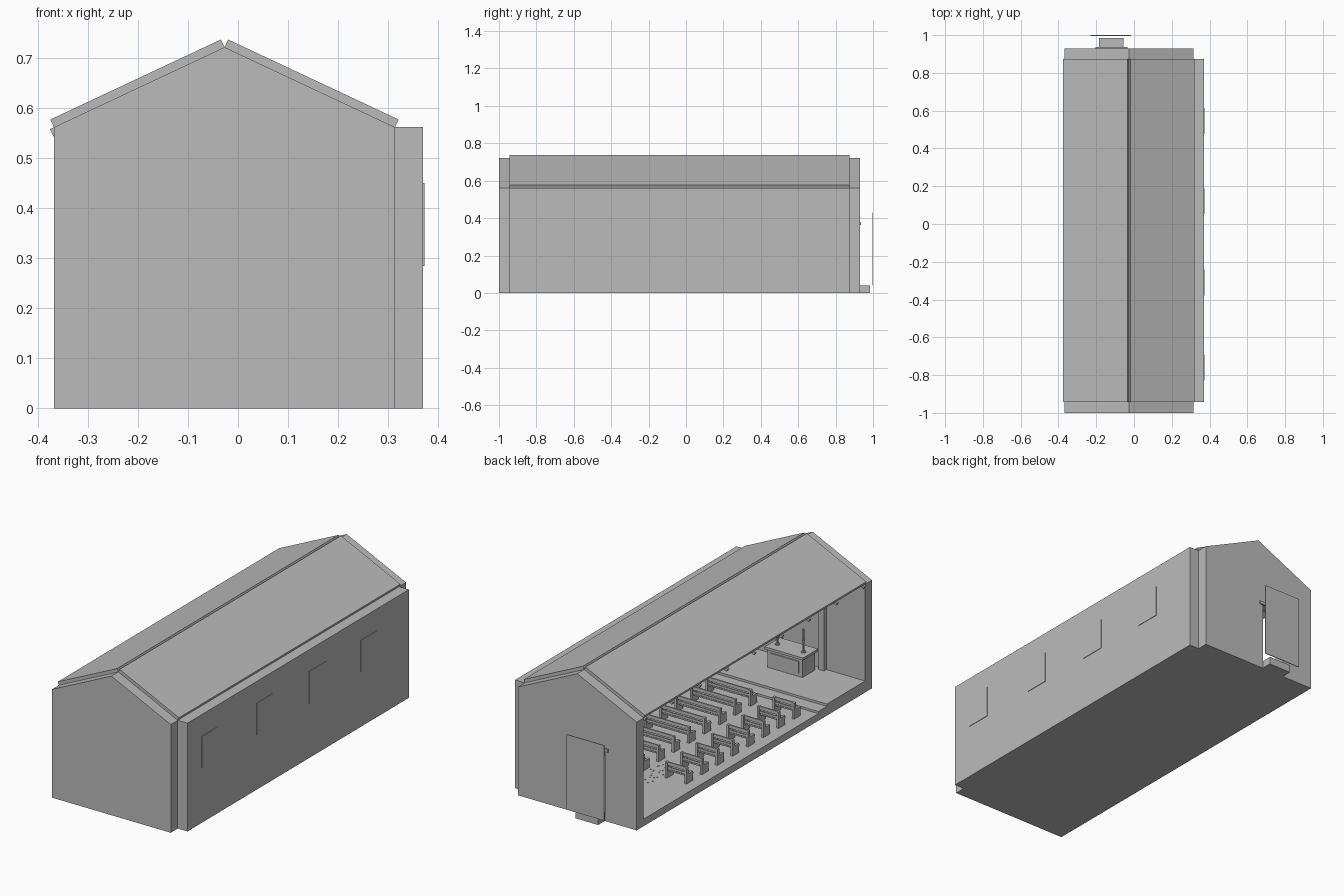
import bpy
import bmesh
import random
from mathutils import Vector

if "Cube" in bpy.data.objects:
    bpy.data.objects.remove(bpy.data.objects["Cube"], do_unlink=True)

stone = bpy.data.materials.new("plain grey")
stone.use_nodes = True
GREY = (0.5, 0.5, 0.5, 1)
stone.diffuse_color = GREY
stone.node_tree.nodes["Principled BSDF"].inputs["Base Color"].default_value = GREY


def finish(name, bm):
    bmesh.ops.recalc_face_normals(bm, faces=bm.faces)
    mesh = bpy.data.meshes.new(name)
    bm.to_mesh(mesh)
    bm.free()
    mesh.materials.append(stone)
    obj = bpy.data.objects.new(name, mesh)
    bpy.context.scene.collection.objects.link(obj)
    return obj


def boxes(name, ranges):
    """One object from boxes given as (x0, x1, y0, y1, z0, z1)."""
    bm = bmesh.new()
    for x0, x1, y0, y1, z0, z1 in ranges:
        for v in bmesh.ops.create_cube(bm, size=1)["verts"]:
            v.co = ((x0 + x1) / 2 + v.co.x * (x1 - x0),
                    (y0 + y1) / 2 + v.co.y * (y1 - y0),
                    (z0 + z1) / 2 + v.co.z * (z1 - z0))
    return finish(name, bm)


def extrude_y(name, profile, spans):
    """Extrude an x-z profile along each (y0, y1) span."""
    bm = bmesh.new()
    for y0, y1 in spans:
        face = bm.faces.new([bm.verts.new((x, y0, z)) for x, z in profile])
        new = bmesh.ops.extrude_face_region(bm, geom=[face])["geom"]
        moved = [g for g in new if isinstance(g, bmesh.types.BMVert)]
        bmesh.ops.translate(bm, verts=moved, vec=(0, y1 - y0, 0))
    return finish(name, bm)


# Main dimensions
LEFT, RIGHT, MID = -0.368, 0.314, -0.027
EAVE, RIDGE = 0.562, 0.722
FRONT, BACK = -0.943, 0.873
FLOOR, STAGE = 0.037, 0.06
DOOR0, DOOR1, DOOR_TOP = -0.185, -0.055, 0.37

# Gable walls, the back one with a doorway
top = [(RIGHT, EAVE), (MID, RIDGE), (LEFT, EAVE)]
extrude_y("front_gable", [(LEFT, 0), (RIGHT, 0)] + top, [(-1, FRONT)])
doorway = [(DOOR0, 0), (DOOR0, DOOR_TOP), (DOOR1, DOOR_TOP), (DOOR1, 0)]
extrude_y("back_gable", [(LEFT, 0)] + doorway + [(RIGHT, 0)] + top, [(BACK, 0.93)])

# Floor, steps and side wall
boxes("floor", [(LEFT, RIGHT, FRONT, BACK, 0, FLOOR),
                (DOOR0, DOOR1, BACK, 0.93, 0, FLOOR)])
boxes("platform", [(LEFT, RIGHT, FRONT, -0.56, FLOOR, 0.048),
                   (LEFT, RIGHT, FRONT, -0.63, 0.048, STAGE)])
boxes("door_step", [(DOOR0, DOOR1, 0.93, 0.985, 0, 0.04)])
boxes("side_wall", [(RIGHT, 0.37, FRONT, BACK, 0, EAVE)])
boxes("side_windows", [(0.37, 0.373, y - 0.068, y + 0.068, 0.285, 0.45)
                       for y in (-0.76, -0.31, 0.12, 0.545)])

# Door leaf and lintel
boxes("door", [(-0.23, -0.015, 0.996, 1, 0.04, 0.43)])
boxes("lintel", [(-0.205, -0.035, 0.93, 0.936, 0.362, 0.378)])

# Roof slabs and rafters, each built on both slopes
rafter_ys = [-0.934 + i * 0.2245 for i in range(9)]
for side, name in ((-1, "right"), (1, "left")):
    eave = Vector((LEFT if side < 0 else RIGHT, EAVE))
    ridge = Vector((MID, RIDGE))
    along = (ridge - eave).normalized()
    out = Vector((side * abs(along.y), abs(along.x)))
    extrude_y(name + "_roof", [eave, ridge, ridge + out * 0.017, eave + out * 0.017],
              [(FRONT, BACK)])
    low = eave - along * 0.009
    extrude_y(name + "_rafters", [low, ridge, ridge - out * 0.016, low - out * 0.016],
              [(y - 0.007, y + 0.007) for y in rafter_ys])

# Pews on both sides of the aisle
for name, x0, x1 in (("right_pews", -0.31, -0.185), ("left_pews", -0.06, 0.2)):
    parts = []
    for i in range(8):
        y = 0.41 - i * 0.126
        for x in (x0, x1 - 0.012):
            parts.append((x, x + 0.012, y - 0.025, y + 0.028, FLOOR, 0.085))
            parts.append((x, x + 0.012, y + 0.012, y + 0.028, 0.085, 0.12))
        parts.append((x0, x1, y - 0.028, y + 0.018, 0.072, 0.079))
        parts.append((x0, x1, y + 0.016, y + 0.023, 0.102, 0.12))
        parts.append((x0, x1, y + 0.016, y + 0.023, 0.083, 0.095))
    boxes(name, parts)

# Altar with overhanging top and front panel
boxes("altar", [(-0.105, 0.095, -0.91, -0.805, STAGE, 0.155),
                (-0.115, 0.105, -0.92, -0.795, 0.155, 0.168),
                (-0.085, 0.075, -0.805, -0.8, 0.08, 0.14)])

# Candlesticks: foot, stem and cup
for name, x in (("right_candlestick", -0.08), ("left_candlestick", 0.07)):
    bm = bmesh.new()
    for r, z0, z1 in ((0.012, 0.168, 0.174), (0.004, 0.174, 0.29), (0.008, 0.225, 0.232)):
        made = bmesh.ops.create_cone(bm, cap_ends=True, segments=8, radius1=r,
                                     radius2=r, depth=z1 - z0)
        bmesh.ops.translate(bm, verts=made["verts"], vec=(x, -0.85, (z0 + z1) / 2))
    finish(name, bm)

# Pilasters behind the altar
boxes("pilasters", [(x - 0.016, x + 0.016, FRONT, FRONT + 0.02, STAGE, 0.6)
                    for x in (-0.13, 0.12)])

# Petals scattered along the aisle
random.seed(4)
flakes = []
for i in range(40):
    x, y = random.uniform(-0.17, -0.08), random.uniform(0.3, 0.8)
    flakes.append((x, x + 0.005, y, y + 0.005, FLOOR, FLOOR + 0.002))
boxes("petals", flakes)
